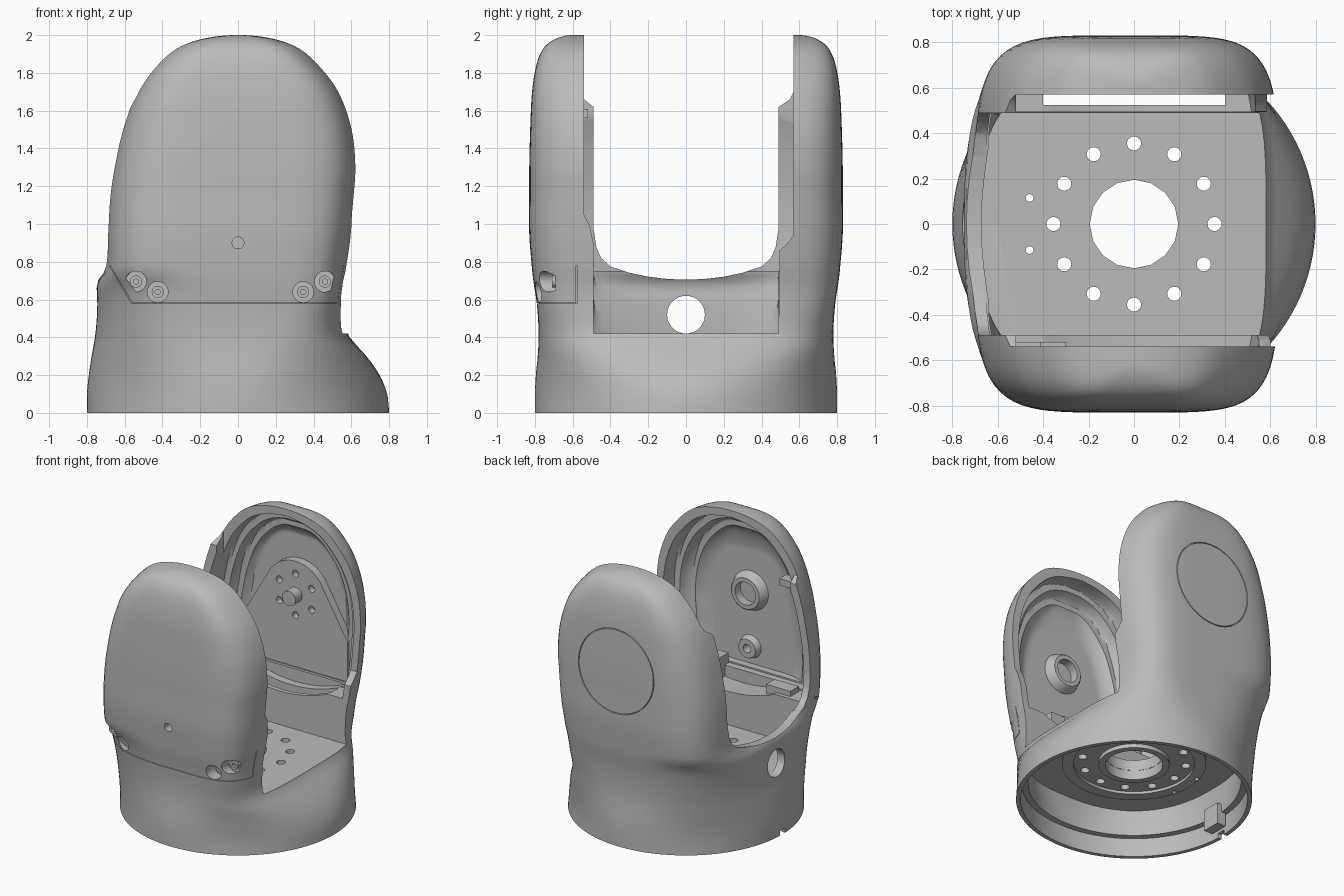
import bpy, bmesh, math
from mathutils import Matrix

if "Cube" in bpy.data.objects:
    bpy.data.objects.remove(bpy.data.objects["Cube"])

grey = bpy.data.materials.new("housing grey")
grey.use_nodes = True
grey.diffuse_color = (0.5, 0.5, 0.5, 1)
grey.node_tree.nodes["Principled BSDF"].inputs["Base Color"].default_value = grey.diffuse_color

# Housing sections: height, left reach, right reach, depth, left and right squareness
STATIONS = [
    (0, .8, .8, .8, 2, 2), (.1, .8, .79, .8, 2, 2), (.2, .79, .75, .795, 2.1, 2.2),
    (.3, .775, .68, .785, 2.3, 2.7), (.42, .755, .58, .78, 2.6, 3.8),
    (.58, .745, .555, .79, 3, 5), (.69, .745, .565, .807, 3.4, 5),
    (.76, .705, .58, .815, 4.8, 5), (.95, .697, .607, .83, 5, 5), (1.15, .685, .627, .83, 5, 5),
    (1.3, .662, .637, .83, 5, 5), (1.5, .617, .617, .825, 5, 5), (1.7, .54, .545, .815, 5, 5),
    (1.85, .43, .43, .79, 5, 5), (1.93, .335, .335, .755, 5, 5), (1.97, .24, .24, .71, 5, 5),
    (2, .02, .02, .6, 5, 5)]
HEIGHT = 2
KEYS = [math.asin(st[0] / HEIGHT) for st in STATIONS]


def slope(i, c):
    a, b = max(i - 1, 0), min(i + 1, len(KEYS) - 1)
    return (STATIONS[b][c] - STATIONS[a][c]) / (KEYS[b] - KEYS[a])


def section(z):
    """Smoothly interpolated section values at a height."""
    s = math.asin(min(max(z / HEIGHT, 0), 1))
    i = max(k for k in range(len(KEYS) - 1) if KEYS[k] <= s)
    d = KEYS[i + 1] - KEYS[i]
    t = (s - KEYS[i]) / d
    h = t * t * (3 - 2 * t)
    out = []
    for c in range(1, 6):
        p, q = STATIONS[i][c], STATIONS[i + 1][c]
        m, n = slope(i, c) - (q - p) / d, slope(i + 1, c) - (q - p) / d
        out.append(p + (q - p) * t + d * t * (1 - t) * ((1 - t) * m - t * n))
    return out


def make(name, bm):
    bmesh.ops.recalc_face_normals(bm, faces=bm.faces)
    mesh = bpy.data.meshes.new(name)
    bm.to_mesh(mesh)
    bm.free()
    ob = bpy.data.objects.new(name, mesh)
    bpy.context.collection.objects.link(ob)
    return ob


def loft(name, lo, hi, inset=0, wall=0, front=9, back=9, rings=70, sides=144):
    """Stack of sections, optionally shrunk and flattened at front and back."""
    bm = bmesh.new()
    s0, s1 = math.asin(lo / HEIGHT), math.asin(hi / HEIGHT)
    prev = None
    for r in range(rings + 1):
        z = HEIGHT * math.sin(s0 + (s1 - s0) * r / rings)
        xl, xr, dep, nl, nr = section(z)
        ring = []
        for j in range(sides):
            t = math.tau * (j + .5) / sides
            c, s = math.cos(t), math.sin(t)
            reach, n = (xr, nr) if c > 0 else (xl, nl)
            k = (abs(c) ** n + abs(s) ** n) ** (-1 / n)
            x, y = max(reach - inset, .01) * c * k, (dep - wall) * s * k
            zz = z if z < .5 else z - inset * (z - .5) / 1.5
            ring.append(bm.verts.new((x, min(max(y, -front), back), zz)))
        if prev:
            for j in range(sides):
                m = (j + 1) % sides
                bm.faces.new((prev[j], prev[m], ring[m], ring[j]))
        else:
            bm.faces.new(ring[::-1])
        prev = ring
    bm.faces.new(prev)
    return make(name, bm)


def prism(name, pts, axis, lo, hi):
    """Profile in (y, z) extruded along x, or in (x, z) extruded along y."""
    bm = bmesh.new()
    put = (lambda a, b, d: (d, a, b)) if axis == "x" else (lambda a, b, d: (a, d, b))
    face = bm.faces.new([bm.verts.new(put(a, b, lo)) for a, b in pts])
    new = bmesh.ops.extrude_face_region(bm, geom=[face])["geom"]
    vec = (hi - lo, 0, 0) if axis == "x" else (0, hi - lo, 0)
    bmesh.ops.translate(bm, vec=vec, verts=[v for v in new if isinstance(v, bmesh.types.BMVert)])
    return make(name, bm)


def box(name, x0, x1, y0, y1, z0, z1):
    return prism(name, [(x0, z0), (x1, z0), (x1, z1), (x0, z1)], "y", y0, y1)


def lathe(name, profile, axis="z", at=(0, 0, 0), sides=48):
    """Closed (radius, height) loop turned about an axis."""
    bm = bmesh.new()
    turn = {"z": Matrix(), "y": Matrix.Rotation(-math.pi / 2, 4, "X"),
            "x": Matrix.Rotation(math.pi / 2, 4, "Y")}[axis]
    cols = [[bm.verts.new((r * math.cos(a), r * math.sin(a), h)) for r, h in profile]
            for a in (math.tau * j / sides for j in range(sides))]
    n = len(profile)
    for j in range(sides):
        p, q = cols[j], cols[(j + 1) % sides]
        for i in range(n):
            bm.faces.new((p[i], q[i], q[(i + 1) % n], p[(i + 1) % n]))
    bmesh.ops.remove_doubles(bm, verts=bm.verts, dist=1e-6)
    bmesh.ops.transform(bm, matrix=Matrix.Translation(at) @ turn, verts=bm.verts)
    return make(name, bm)


def rod(r, lo, hi, axis, at, sides=32, name="cutter"):
    return lathe(name, [(0, lo), (r, lo), (r, hi), (0, hi)], axis, at, sides)


def cut(target, *cutters, keep=False):
    for c in cutters:
        bpy.context.view_layer.objects.active = target
        mod = target.modifiers.new("cut", "BOOLEAN")
        mod.operation, mod.solver, mod.object = "DIFFERENCE", "EXACT", c
        bpy.ops.object.modifier_apply(modifier=mod.name)
        if not keep:
            bpy.data.objects.remove(c)


def merge(obs):
    """Join separate cutters into one."""
    bm = bmesh.new()
    for o in obs:
        bm.from_mesh(o.data)
        bpy.data.objects.remove(o)
    return make("cutters", bm)


housing = loft("housing", 0, HEIGHT)

# Opening between the arms: low side and walled side
low_side = [(-.49, .42), (.49, .42), (.495, .86), (.53, .89), (.57, .94), (.57, 2.2),
            (-.54, 2.2), (-.54, 1.05), (-.51, .99), (-.49, .9)]
bowl = [(-.49, .98), (-.475, .88), (-.45, .82), (-.4, .775), (-.3, .742), (-.2, .721), (-.1, .709)]
wall_side = ([(-.49, 1.62)] + bowl + [(0, .705)] + [(-y, z) for y, z in reversed(bowl)]
             + [(.49, 1.62), (.55, 1.66), (.57, 1.7), (.57, 2.2), (-.54, 2.2), (-.54, 1.66)])
cut(housing, prism("cutter", low_side, "x", -.52, 1), prism("cutter", wall_side, "x", -1, -.5))

# Hollow middle, stepped arm recesses, and the base from below
cut(housing, loft("cutter", .421, 1.9, .06, .05, .49, .49),
    loft("cutter", .76, HEIGHT, .05, .045, .64, .64),
    loft("cutter", .78, 1.985, .09, .045, .71, .7, 50),
    loft("cutter", .8, 1.97, .13, .045, .765, .74, 50))
base_hollow = loft("cutter", 0, .15, .03, .03, rings=8)
base_hollow.location.z = -.01
upper_hollow = loft("cutter", .1, .34, .075, .075, rings=12)
bpy.context.view_layer.update()
cut(housing, base_hollow, upper_hollow)

# Curved dip in the ledge at the foot of each arm
JOINT = (0, 0, 1.32)
angles = [math.radians(a) for a in range(242, 299, 4)]
dip = [(math.cos(a), 1.67 + math.sin(a)) for a in angles] + [(.469, .85), (-.469, .85)]
cut(housing, prism("cutter", dip, "y", .48, .68), prism("cutter", dip, "y", -.66, -.48))

# Floor slot, cable hole and foot notch
cut(housing, box("cutter", -.4, .4, .525, .62, .2, .9),
    rod(.1, -1, -.6, "x", (0, 0, .52)),
    box("cutter", -.9, -.7, -.03, .03, -.1, .035))

# Stepped bearing ring beneath the floor
hub = lathe("bearing_ring", [(.195, .345), (.195, .27), (.24, .27), (.24, .3), (.41, .3),
                             (.41, .28), (.49, .28), (.49, .345)], sides=64)

# Floor bolt holes
holes = [rod(.195, .1, .6, "z", (0, 0, 0), 16)]
for k in range(12):
    a = math.tau * k / 12
    holes.append(rod(.031, .1, .6, "z", (.355 * math.cos(a), .355 * math.sin(a), 0), 20))
holes += [rod(.017, .1, .6, "z", (-.46, s * .115, 0), 16) for s in (-1, 1)]
floor_holes = merge(holes)
cut(housing, floor_holes, keep=True)
cut(hub, floor_holes)

# Shallow seam around the front cover
for seam in (box("cutter", -.56, .9, -1, -.58, .578, .582),
             prism("cutter", [(-.562, .578), (-.558, .58), (-.678, .782), (-.682, .78)], "y", -1, -.5),
             box("cutter", .4, .9, -.582, -.578, .58, .78)):
    cut(seam, loft("cutter", .3, 1.2, .012, .012, rings=40))
    cut(housing, seam)

# Screw recesses and pin hole in the front cover
screws = [(-.54, .695), (-.425, .64), (.345, .64), (.46, .695)]
cut(housing, merge([rod(.055, -1, -.69, "y", (x, 0, z)) for x, z in screws]),
    rod(.031, -1, -.6, "y", (0, 0, .9)))
for x, z in screws:
    lathe("cover_screw", [(.014, -.71), (.032, -.71), (.032, -.68), (.014, -.68)], "y", (x, 0, z), 24)

# Round cap groove on the back
cut(housing, lathe("cutter", [(.307, .812), (.313, .812), (.313, 1), (.307, 1)], "y", JOINT, 72))

# Motor mount inside the back arm: rounded tab with bolts around a pin
arc = [math.radians(a) for a in range(35, 146, 10)]
tab = [(.25 * math.cos(a), JOINT[2] + .25 * math.sin(a)) for a in arc]
mount = prism("motor_mount", tab + [(-.43, 1.08), (-.43, .78), (.43, .78), (.43, 1.08)], "y", .68, .75)
cut(mount, merge([rod(.026, .6, .73, "y", (.155 * math.sin(math.tau * k / 6), 0,
                                            JOINT[2] + .155 * math.cos(math.tau * k / 6)), 20)
                  for k in range(6)]))
rod(.055, .6, .75, "y", JOINT, 32, "motor_pin")

# Bearing seat and brackets inside the front arm
lathe("bearing_seat", [(.085, -.775), (.15, -.775), (.125, -.71), (.115, -.7), (.085, -.7)], "y", JOINT)
lathe("pin_boss", [(.031, -.775), (.09, -.775), (.07, -.72), (.031, -.72)], "y", (0, 0, .9), 32)
box("inner_bracket", .14, .26, -.7, -.56, .66, .84)
box("side_bracket", -.5, -.3, -.62, -.52, .72, .79)
box("rim_bracket", -.53, -.41, -.6, -.52, 1.56, 1.61)
box("foot_block", -.75, -.68, -.07, .07, .04, .2)

# Shared finish
for ob in [o for o in bpy.context.collection.objects if o.type == "MESH"]:
    ob.data.materials.clear()
    ob.data.materials.append(grey)
    bpy.ops.object.select_all(action="DESELECT")
    ob.select_set(True)
    bpy.context.view_layer.objects.active = ob
    bpy.ops.object.shade_smooth_by_angle(angle=math.radians(30))
